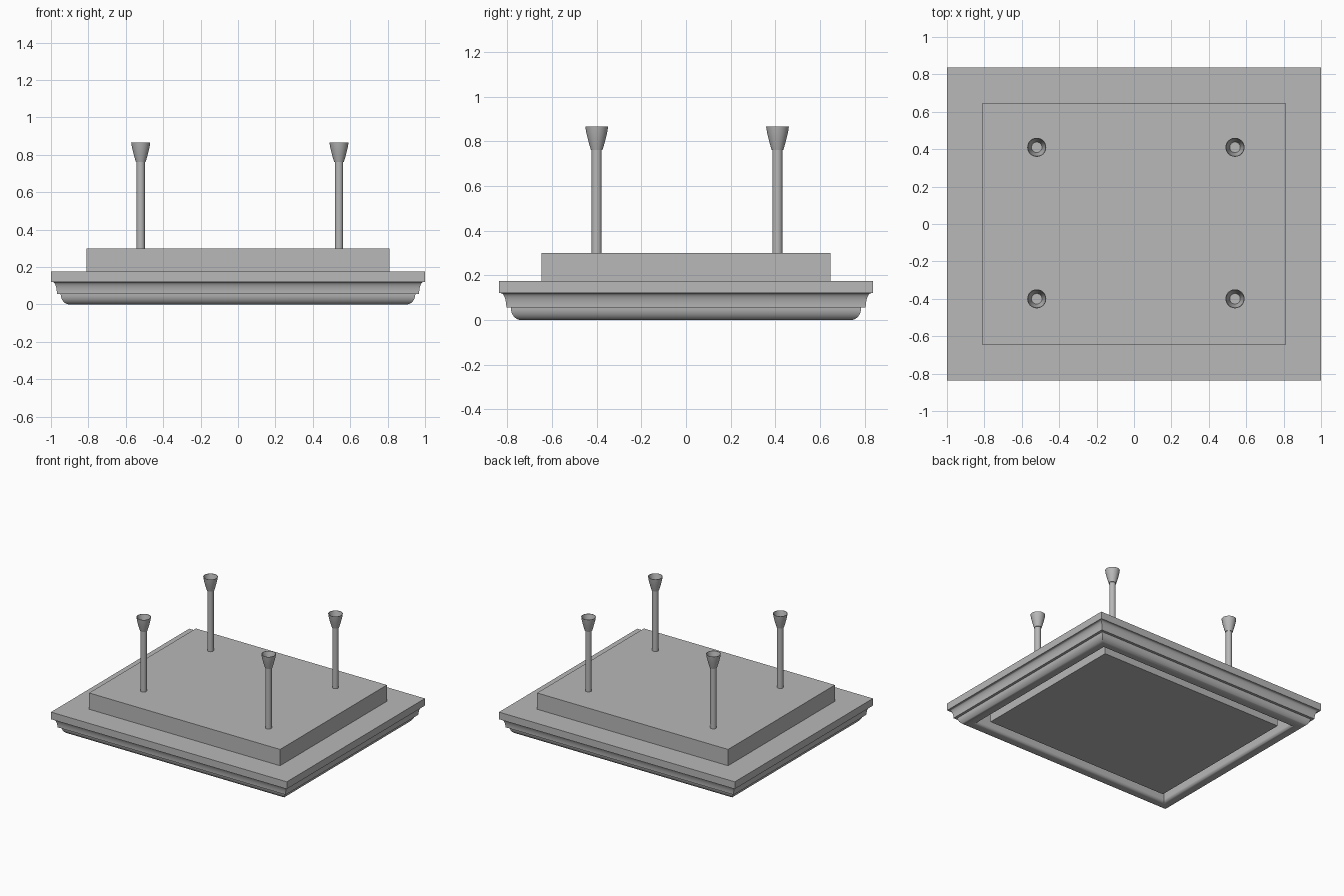
import bpy, bmesh, math

cube = bpy.data.objects.get("Cube")
if cube:
    bpy.data.objects.remove(cube, do_unlink=True)

HALF_X, HALF_Y = 1.0, 0.837

grey = bpy.data.materials.new("neutral_grey")
grey.use_nodes = True
COLOUR = (0.48, 0.48, 0.48, 1)
grey.diffuse_color = COLOUR
grey.node_tree.nodes["Principled BSDF"].inputs["Base Color"].default_value = COLOUR


def loft(name, rings):
    """Join equal closed rings of points and cap both ends."""
    bm = bmesh.new()
    loops = [[bm.verts.new(p) for p in ring] for ring in rings]
    n = len(loops[0])
    for a, b in zip(loops, loops[1:]):
        for i in range(n):
            j = (i + 1) % n
            bm.faces.new((a[i], a[j], b[j], b[i]))
    bm.faces.new(loops[0])
    bm.faces.new(loops[-1])
    bmesh.ops.recalc_face_normals(bm, faces=bm.faces)
    mesh = bpy.data.meshes.new(name)
    bm.to_mesh(mesh)
    bm.free()
    mesh.materials.append(grey)
    obj = bpy.data.objects.new(name, mesh)
    bpy.context.collection.objects.link(obj)
    bpy.ops.object.select_all(action="DESELECT")
    obj.select_set(True)
    bpy.context.view_layer.objects.active = obj
    bpy.ops.object.shade_smooth_by_angle(angle=math.radians(35))
    return obj


def rect(inset, z):
    x, y = HALF_X - inset, HALF_Y - inset
    return [(-x, -y, z), (x, -y, z), (x, y, z), (-x, y, z)]


def circle(cx, cy, r, z, n=32):
    return [(cx + r * math.cos(2 * math.pi * i / n),
             cy + r * math.sin(2 * math.pi * i / n), z) for i in range(n)]


def arc(cx, cz, rx, rz, start, end, steps=8):
    return [(cx + rx * math.cos(math.radians(start + (end - start) * i / steps)),
             cz + rz * math.sin(math.radians(start + (end - start) * i / steps)))
            for i in range(steps + 1)]


# Moulded frame: slab edge, cove, step, rounded lip, hollow underside
profile = [(0, 0.175), (0, 0.12)]
profile += arc(0.008, 0.055, 0.024, 0.065, 90, 0)
profile += arc(0.098, 0.055, 0.046, 0.055, 180, 270)
profile += arc(0.125, 0.025, 0.025, 0.025, 270, 360)
profile += [(0.15, 0.12)]
loft("moulded_frame", [rect(d, z) for d, z in profile])

# Flat panel inside the lip, and raised block on top
loft("bottom_panel", [rect(0.215, 0.012), rect(0.215, 0.125)])
loft("top_block", [rect(0.19, 0.17), rect(0.19, 0.3)])

# Four posts carrying open flared cups
cup = [(0.026, 0.762), (0.033, 0.785), (0.041, 0.815), (0.047, 0.84),
       (0.051, 0.866), (0.048, 0.866), (0.038, 0.82), (0.028, 0.775)]
for x, side in ((-0.52, "right"), (0.54, "left")):
    for y, end in ((-0.4, "front"), (0.41, "back")):
        loft(f"{end}_{side}_post", [circle(x, y, 0.0225, z) for z in (0.29, 0.768)])
        loft(f"{end}_{side}_cup", [circle(x, y, r, z) for r, z in cup])
